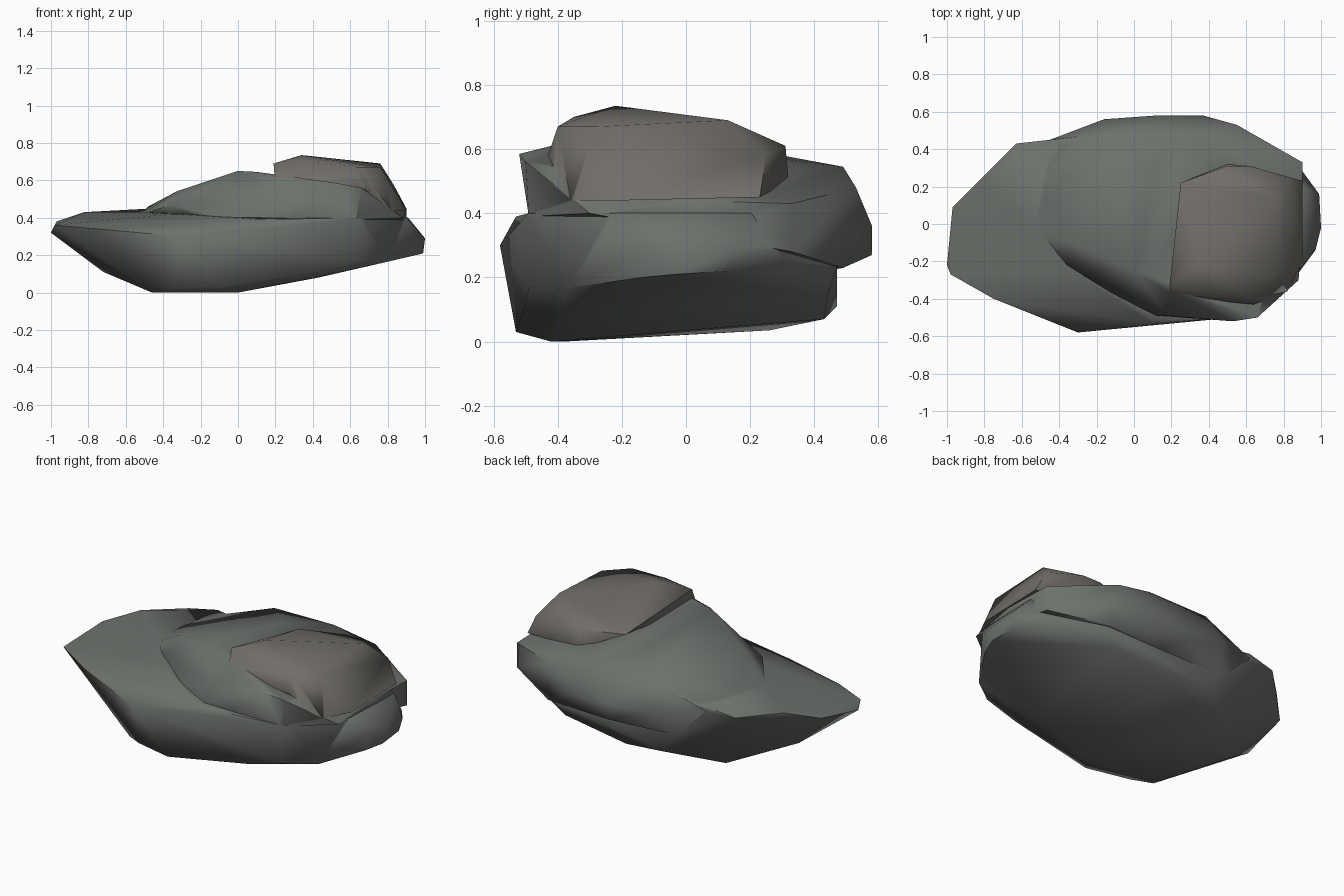
import bpy, bmesh, math


def material(name, rgb):
    m = bpy.data.materials.new(name)
    m.diffuse_color = (*rgb, 1)
    return m


def chunk(name, points, mat):
    """Faceted stone chunk wrapped around a few corner points."""
    bm = bmesh.new()
    for p in points:
        bm.verts.new(p)
    bmesh.ops.convex_hull(bm, input=bm.verts[:])
    loose = [v for v in bm.verts if not v.link_faces]
    bmesh.ops.delete(bm, geom=loose, context='VERTS')
    bmesh.ops.recalc_face_normals(bm, faces=bm.faces[:])
    me = bpy.data.meshes.new(name)
    bm.to_mesh(me)
    bm.free()
    ob = bpy.data.objects.new(name, me)
    bpy.context.collection.objects.link(ob)
    me.materials.append(mat)
    return ob


stone = material("stone", (0.15, 0.165, 0.148))
warm = material("warm_stone", (0.165, 0.155, 0.14))

# Low slab with the long tapering tail and the tilted underside
base = chunk("rock", [
    (-0.46, -0.38, 0.0), (0.0, -0.42, 0.0), (-0.45, 0.26, 0.035),
    (-0.10, -0.53, 0.03), (-0.35, -0.45, 0.015), (0.43, -0.50, 0.115),
    (0.43, -0.30, 0.08), (0.10, 0.43, 0.07), (-0.15, 0.47, 0.11),
    (0.20, 0.47, 0.22), (0.50, 0.44, 0.14), (0.58, 0.47, 0.23),
    (0.88, 0.31, 0.25), (-0.72, -0.05, 0.11), (-0.79, -0.15, 0.18),
    (0.99, -0.03, 0.21), (0.98, 0.14, 0.22), (1.0, -0.02, 0.29),
    (0.99, 0.16, 0.29), (0.95, -0.14, 0.20), (0.97, -0.14, 0.30),
    (0.80, -0.37, 0.165), (0.64, -0.49, 0.17), (0.91, 0.20, 0.40),
    (0.90, -0.22, 0.40), (0.64, -0.49, 0.40), (0.10, -0.53, 0.39),
    (-0.30, -0.58, 0.30), (-0.75, -0.40, 0.34), (-0.98, -0.27, 0.36),
    (-1.0, -0.22, 0.32), (-0.97, 0.09, 0.38), (-0.82, 0.24, 0.43),
    (-0.63, 0.43, 0.42), (-0.45, 0.45, 0.45), (-0.53, -0.02, 0.43),
    (-0.35, -0.24, 0.42)], stone)

# Broad middle mass overhanging the slab at the back
middle = chunk("middle_mass", [
    (-0.53, 0.0, 0.41), (-0.48, 0.15, 0.46), (-0.45, 0.45, 0.42),
    (-0.36, -0.22, 0.47), (-0.33, -0.10, 0.54), (0.0, -0.25, 0.65),
    (0.10, -0.28, 0.645), (-0.10, -0.38, 0.40), (0.12, -0.49, 0.40),
    (0.18, -0.49, 0.52), (0.53, -0.52, 0.585), (0.63, -0.49, 0.39),
    (0.66, -0.50, 0.56), (0.88, -0.30, 0.40), (0.90, 0.0, 0.44),
    (0.90, 0.33, 0.28), (0.90, 0.33, 0.43), (0.58, 0.49, 0.23),
    (0.55, 0.53, 0.48), (0.37, 0.58, 0.36), (0.12, 0.58, 0.27),
    (0.12, 0.58, 0.36), (-0.16, 0.56, 0.38), (-0.10, 0.49, 0.54),
    (0.30, 0.49, 0.545), (0.10, 0.30, 0.58), (-0.30, 0.44, 0.22)], stone)

# Blocky cap on the high end
cap = chunk("cap", [
    (0.34, -0.22, 0.735), (0.19, -0.33, 0.69), (0.38, -0.35, 0.70),
    (0.64, -0.40, 0.67), (0.76, -0.28, 0.67), (0.76, 0.13, 0.69),
    (0.25, 0.22, 0.61), (0.50, 0.31, 0.61), (0.62, 0.31, 0.61),
    (0.83, 0.25, 0.58), (0.64, -0.43, 0.58), (0.20, -0.39, 0.57),
    (0.90, 0.23, 0.45), (0.90, -0.20, 0.44), (0.82, -0.36, 0.44),
    (0.50, 0.32, 0.50)], warm)

# Weld the chunks into a single stone
bpy.context.view_layer.objects.active = base
for part in (middle, cap):
    mod = base.modifiers.new("weld", 'BOOLEAN')
    mod.operation = 'UNION'
    mod.solver = 'EXACT'
    mod.material_mode = 'TRANSFER'
    mod.object = part
    bpy.ops.object.modifier_apply(modifier=mod.name)
for part in (middle, cap):
    bpy.data.objects.remove(part, do_unlink=True)

# Worn, mostly smooth surface with hard edges at the ledges
base.select_set(True)
bpy.ops.object.shade_smooth_by_angle(angle=math.radians(65))
